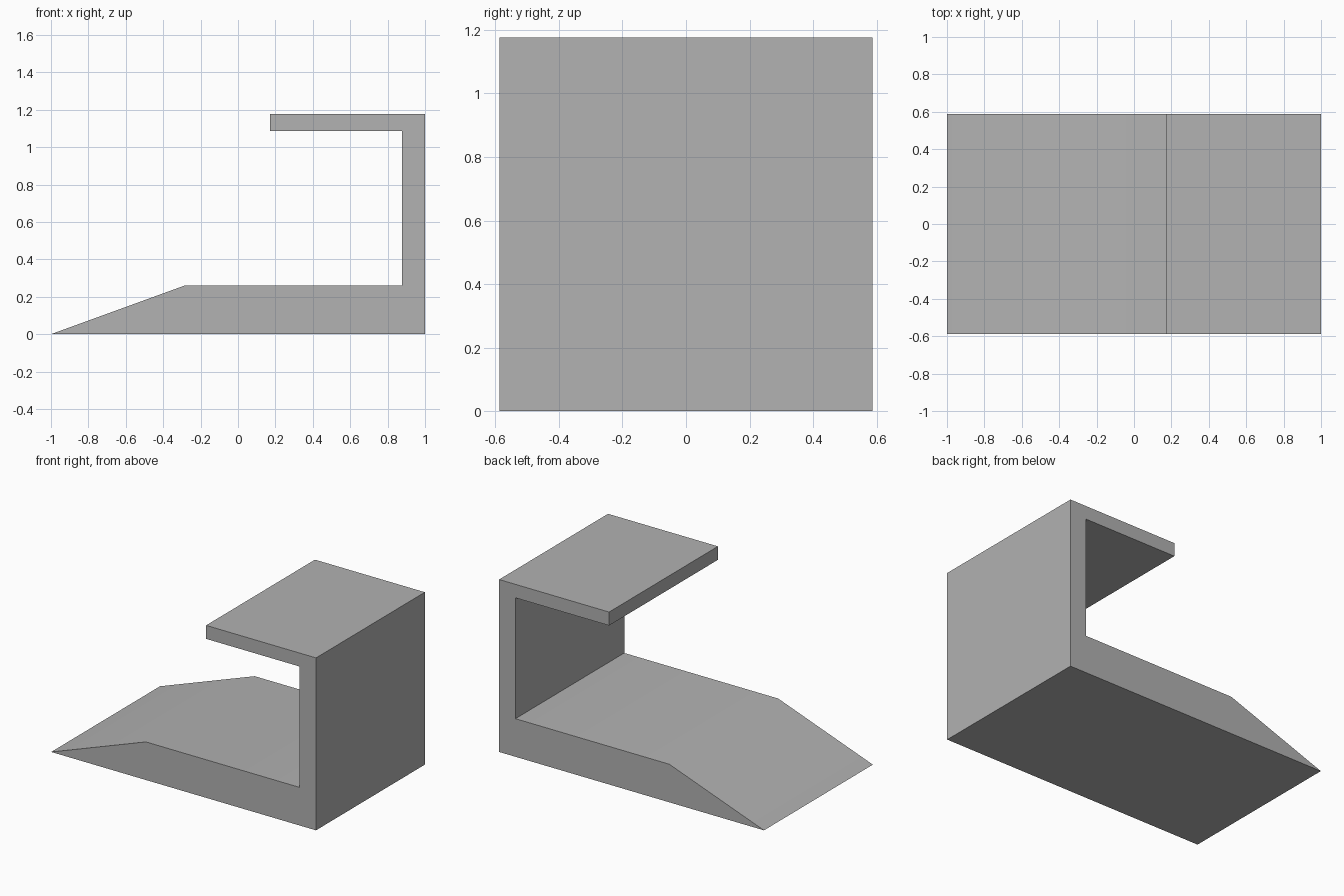
import bpy
import bmesh
import math

cube = bpy.data.objects.get("Cube")
if cube:
    bpy.data.objects.remove(cube, do_unlink=True)

HALF_DEPTH = 0.587

# Single grey material
grey = bpy.data.materials.new("plain_grey")
grey.use_nodes = True
colour = (0.445, 0.445, 0.445, 1.0)
grey.diffuse_color = colour
grey.node_tree.nodes["Principled BSDF"].inputs["Base Color"].default_value = colour

# Side outline: ramp and base, upright back wall, overhanging roof
profile = [
    (-1.0, 0.0), (1.0, 0.0), (1.0, 1.177), (0.17, 1.177),
    (0.17, 1.085), (0.877, 1.085), (0.877, 0.26), (-0.285, 0.26),
]

# Extrude the outline through the depth
bm = bmesh.new()
outline = bm.faces.new([bm.verts.new((x, -HALF_DEPTH, z)) for x, z in profile])
extruded = bmesh.ops.extrude_face_region(bm, geom=[outline], use_keep_orig=True)
moved = [v for v in extruded["geom"] if isinstance(v, bmesh.types.BMVert)]
bmesh.ops.translate(bm, vec=(0, 2 * HALF_DEPTH, 0), verts=moved)
bmesh.ops.recalc_face_normals(bm, faces=bm.faces)

mesh = bpy.data.meshes.new("ramped_shelter")
bm.to_mesh(mesh)
bm.free()
mesh.materials.append(grey)
shelter = bpy.data.objects.new("ramped_shelter", mesh)
bpy.context.collection.objects.link(shelter)

# Soften only the shallow bend at the top of the ramp
bpy.ops.object.select_all(action="DESELECT")
shelter.select_set(True)
bpy.context.view_layer.objects.active = shelter
bpy.ops.object.shade_smooth_by_angle(angle=math.radians(30))
